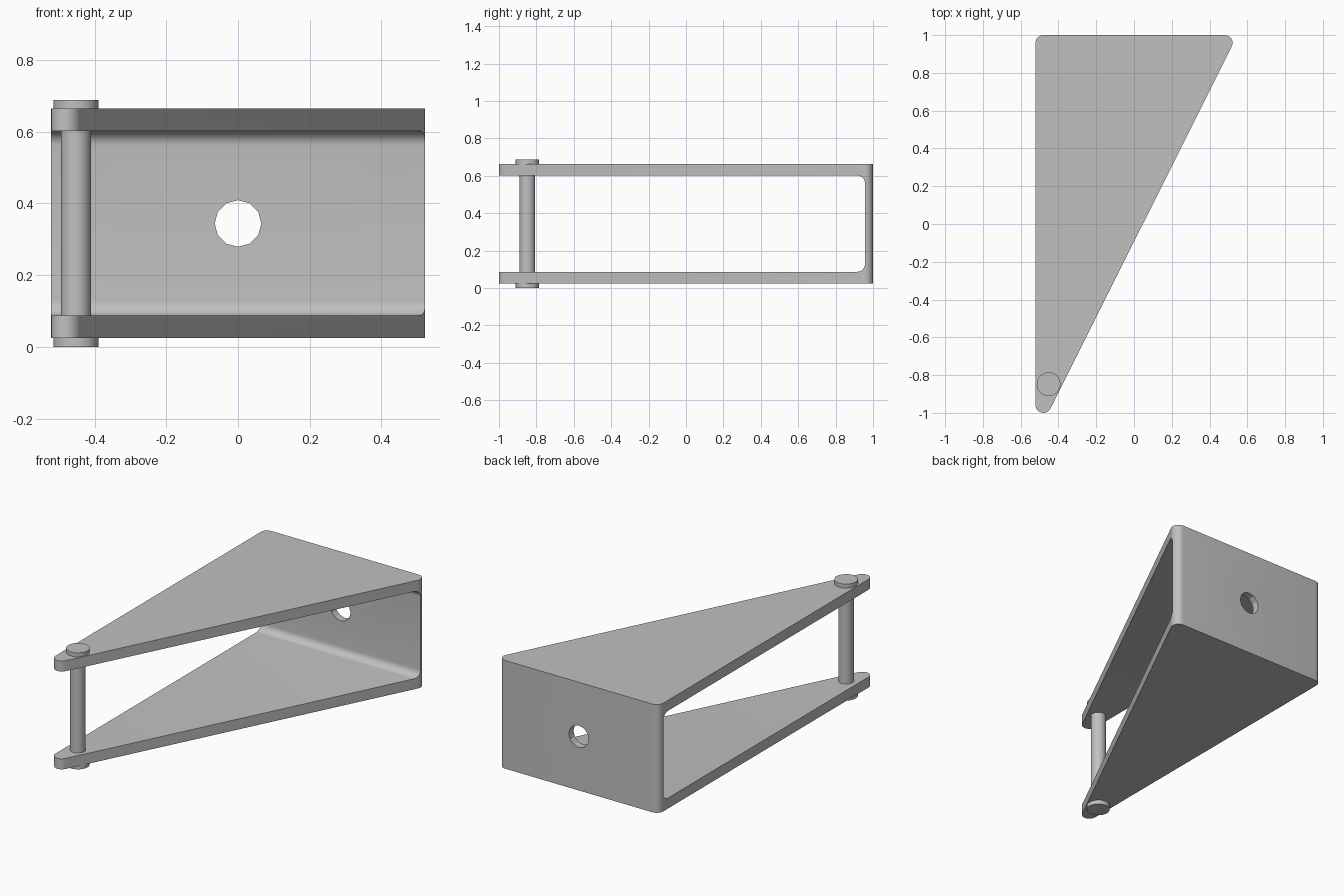
import bpy, bmesh
from math import pi, cos, sin, atan2
from mathutils import Vector, Matrix

if "Cube" in bpy.data.objects:
    bpy.data.objects.remove(bpy.data.objects["Cube"])

grey = bpy.data.materials.new("plain grey")
grey.use_nodes = True
colour = (0.53, 0.53, 0.53, 1)
grey.diffuse_color = colour
grey.node_tree.nodes["Principled BSDF"].inputs["Base Color"].default_value = colour


def rounded_outline(centres, radius, steps=8):
    """Outline of equal circles at counter-clockwise centres, joined by tangents."""
    points = []
    count = len(centres)
    for i, centre in enumerate(centres):
        before = Vector(centre) - Vector(centres[i - 1])
        after = Vector(centres[(i + 1) % count]) - Vector(centre)
        start = atan2(before.y, before.x) - pi / 2
        sweep = (atan2(after.y, after.x) - pi / 2 - start) % (2 * pi)
        for s in range(steps + 1):
            a = start + sweep * s / steps
            points.append((centre[0] + radius * cos(a), centre[1] + radius * sin(a)))
    return points


def add_object(name, bm):
    bmesh.ops.recalc_face_normals(bm, faces=bm.faces)
    mesh = bpy.data.meshes.new(name)
    bm.to_mesh(mesh)
    bm.free()
    mesh.materials.append(grey)
    obj = bpy.data.objects.new(name, mesh)
    bpy.context.collection.objects.link(obj)
    return obj


def prism(name, points, place, travel):
    bm = bmesh.new()
    face = bm.faces.new([bm.verts.new(place(u, v)) for u, v in points])
    solid = bmesh.ops.extrude_face_region(bm, geom=[face])
    moved = [g for g in solid["geom"] if isinstance(g, bmesh.types.BMVert)]
    bmesh.ops.translate(bm, verts=moved, vec=travel)
    return add_object(name, bm)


def cylinder(bm, radius, low, high, sides=48):
    spot = Matrix.Translation((-0.452, -0.848, (low + high) / 2))
    bmesh.ops.create_cone(bm, cap_ends=True, segments=sides, radius1=radius,
                          radius2=radius, depth=high - low, matrix=spot)


# Triangular bracket with rounded corners
R = 0.042
bottom, top = 0.025, 0.664
bracket = prism("bracket",
                rounded_outline([(-0.48, -0.958), (0.48, 0.958), (-0.48, 0.958)], R),
                lambda u, v: (u, v, bottom), (0, 0, top - bottom))

# Channel between the two plates, filleted against the back wall
channel = prism("channel_cutter",
                rounded_outline([(-2, 0.129), (0.915, 0.129), (0.915, 0.56), (-2, 0.56)], R),
                lambda u, v: (-1, u, v), (2, 0, 0))

# Twelve-sided hole in the back wall
hole = prism("hole_cutter",
             [(0.065 * cos(i * pi / 6), 0.344 + 0.065 * sin(i * pi / 6)) for i in range(12)],
             lambda u, v: (u, 0.9, v), (0, 0.2, 0))

for cutter in (channel, hole):
    cut = bracket.modifiers.new(cutter.name, 'BOOLEAN')
    cut.operation = 'DIFFERENCE'
    cut.solver = 'EXACT'
    cut.object = cutter

# Bake the cuts, then drop the cutters
graph = bpy.context.evaluated_depsgraph_get()
cut_mesh = bpy.data.meshes.new_from_object(bracket.evaluated_get(graph))
bracket.modifiers.clear()
bracket.data = cut_mesh
for cutter in (channel, hole):
    bpy.data.objects.remove(cutter)

# Pin joining the plate tips, with a flat head at each end
bm = bmesh.new()
cylinder(bm, R, 0.01, 0.68)
pin = add_object("pin_shaft", bm)
heads = []
for name, low, high in (("lower_pin_head", 0, bottom), ("upper_pin_head", top, 0.688)):
    bm = bmesh.new()
    cylinder(bm, 0.063, low, high)
    heads.append(add_object(name, bm))

# Smooth the rounds and keep the edges sharp
bpy.ops.object.select_all(action='DESELECT')
for obj in [bracket, pin] + heads:
    obj.select_set(True)
bpy.context.view_layer.objects.active = bracket
bpy.ops.object.shade_smooth_by_angle(angle=0.5)
